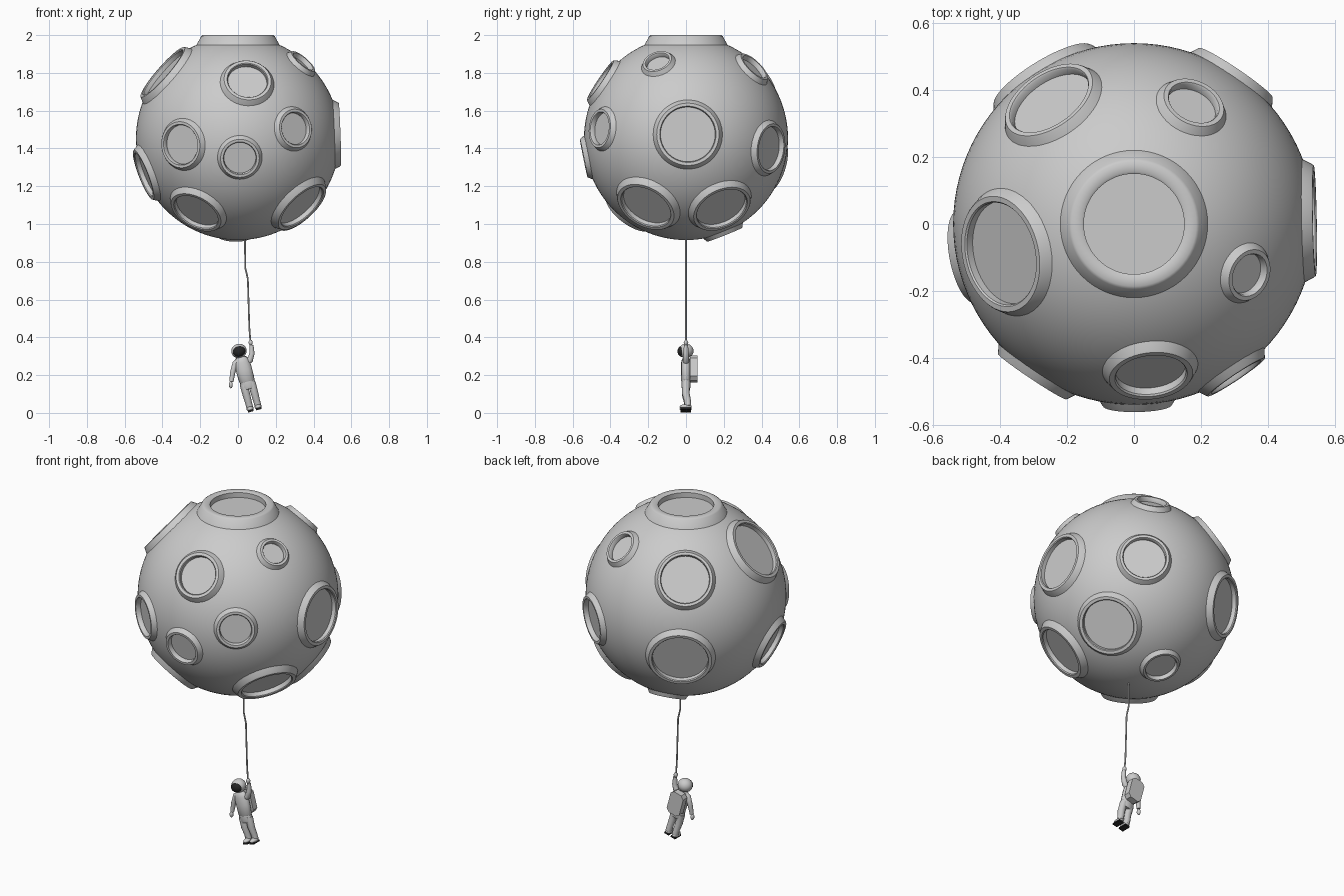
import bpy, bmesh, math
from mathutils import Vector, Matrix

if "Cube" in bpy.data.objects:
    bpy.data.objects.remove(bpy.data.objects["Cube"])

R = 0.54
CENTRE = Vector((0, 0, 1.455))
# crater direction from the sphere centre, inner radius, outer radius
CRATERS = [
    (0, 0, .54, .15, .222),
    (.05, -.445, .30, .105, .145), (.30, -.45, .05, .085, .12),
    (.01, -.53, -.105, .085, .12), (-.30, -.45, -.035, .105, .14),
    (-.22, -.30, -.39, .125, .165), (.335, -.21, -.36, .14, .185),
    (.34, -.15, .40, .063, .095), (.54, .01, .02, .145, .185),
    (.175, .355, .37, .077, .112), (.34, .19, -.375, .14, .18),
    (.30, .445, -.055, .115, .15), (-.40, -.09, .35, .155, .195),
    (-.25, .365, .30, .13, .165), (-.27, .44, -.14, .15, .19),
    (-.495, -.097, -.193, .12, .16), (-.02, .20, -.50, .085, .115)]


def link(name, bm):
    me = bpy.data.meshes.new(name)
    bmesh.ops.recalc_face_normals(bm, faces=bm.faces)
    bm.to_mesh(me)
    bm.free()
    ob = bpy.data.objects.new(name, me)
    bpy.context.collection.objects.link(ob)
    return ob


def activate(ob):
    bpy.ops.object.select_all(action='DESELECT')
    ob.select_set(True)
    bpy.context.view_layer.objects.active = ob


def smooth(ob, deg=35):
    activate(ob)
    bpy.ops.object.shade_smooth_by_angle(angle=math.radians(deg))


def black(ob):
    m = bpy.data.materials.get("black") or bpy.data.materials.new("black")
    m.diffuse_color = (.02, .02, .02, 1)
    m.use_nodes = True
    m.node_tree.nodes["Principled BSDF"].inputs["Base Color"].default_value = m.diffuse_color
    ob.data.materials.append(m)


def lathe(bm, profile, mat, n=64):
    """Spin an (r, h) profile around the local z axis; close both ends."""
    rings = []
    for r, h in profile:
        rings.append([bm.verts.new(mat @ Vector((r * math.cos(2 * math.pi * i / n),
                      r * math.sin(2 * math.pi * i / n), h))) for i in range(n)])
    for a, b in zip(rings, rings[1:]):
        for i in range(n):
            bm.faces.new((a[i], a[(i + 1) % n], b[(i + 1) % n], b[i]))
    bm.faces.new(rings[0])
    bm.faces.new(rings[-1])


# moon ball, cut where the craters sit
bm = bmesh.new()
bmesh.ops.create_uvsphere(bm, u_segments=96, v_segments=48, radius=R,
                          matrix=Matrix.Translation(CENTRE))
moon = link("moon", bm)
cut, rims = bmesh.new(), bmesh.new()
for x, y, z, a, b in CRATERS:
    d = Vector((x, y, z))
    mat = Matrix.Translation(CENTRE) @ d.to_track_quat('Z', 'Y').to_matrix().to_4x4()
    w = b - a
    level = math.sqrt(R * R - a * a)
    base = math.sqrt(R * R - b * b)
    top = level + .012 + .2 * w
    if z == .54:
        top = .545
    floor = level - .008
    m = a + .4 * w
    lathe(cut, [(m, floor - .012), (m, R + .1)], mat)
    lathe(rims, [(b - .012, floor - .035), (b, base - .003), (a + .62 * w, top - .006),
                 (a + .5 * w, top), (a + .1 * w, top), (a, top - .005), (a, floor)], mat)
cutter = link("crater_cutter", cut)
cutter.hide_render = True
mod = moon.modifiers.new("craters", 'BOOLEAN')
mod.object = cutter
mod.operation = 'DIFFERENCE'
mod.solver = 'EXACT'
activate(moon)
bpy.ops.object.modifier_apply(modifier=mod.name)
bpy.data.objects.remove(cutter)
smooth(moon)
smooth(link("crater_rims", rims))

# astronaut frame: leaning to the left, feet at the origin
BODY = Matrix.Translation((.09, 0, .011)) @ Matrix.Rotation(math.radians(-15), 4, 'Y')


def tube(name, pts, mat=Matrix(), depth=1):
    """Round tube through (x, y, z, radius) points, as a mesh."""
    cu = bpy.data.curves.new(name, 'CURVE')
    cu.dimensions = '3D'
    cu.bevel_depth = 1
    cu.bevel_resolution = 4
    cu.use_fill_caps = True
    sp = cu.splines.new('POLY')
    sp.points.add(len(pts) - 1)
    for p, (x, y, z, r) in zip(sp.points, pts):
        p.co = (x, y, z, 1)
        p.radius = r
    ob = bpy.data.objects.new(name, cu)
    bpy.context.collection.objects.link(ob)
    activate(ob)
    bpy.ops.object.convert(target='MESH')
    ob = bpy.context.object
    ob.data.transform(mat @ Matrix.Diagonal((1, depth, 1, 1)))
    smooth(ob, 50)
    return ob


def ball(name, loc, size, mat=BODY):
    bm = bmesh.new()
    bmesh.ops.create_uvsphere(bm, u_segments=24, v_segments=16, radius=1,
        matrix=mat @ Matrix.Translation(loc) @ Matrix.Diagonal((*size, 1)))
    ob = link(name, bm)
    smooth(ob, 60)
    return ob


def box(name, loc, size, bevel):
    bm = bmesh.new()
    bmesh.ops.create_cube(bm, size=1, matrix=Matrix.Translation(loc) @ Matrix.Diagonal((*size, 1)))
    if bevel:
        edges = [e for e in bm.edges if abs(e.verts[0].co.y - e.verts[1].co.y) > .01]
        bmesh.ops.bevel(bm, geom=edges, offset=bevel, segments=1, affect='EDGES')
    bm.transform(BODY)
    return link(name, bm)


# helmet and visor
ball("helmet", (0, 0, .328), (.041, .04, .038))
black(ball("visor", (0, -.021, .326), (.034, .024, .029)))
# torso, hips and backpack
tube("torso", [(0, 0, .158, .036), (0, 0, .163, .041), (0, 0, .22, .043), (0, 0, .265, .042),
               (0, 0, .283, .034), (0, 0, .295, .02)], BODY, .62)
tube("hips", [(0, 0, .12, .036), (0, 0, .135, .042), (0, 0, .16, .04)], BODY, .6)
box("backpack", (0, .041, .228), (.085, .038, .135), .018)
# legs, boots and soles
for s, side in ((-1, "left"), (1, "right")):
    x = .022 * s
    tube(side + "_leg", [(x, 0, .15, .021), (x, -.001, .09, .02), (x, .008, .05, .018),
                         (x, .010, .02, .018)], BODY)
    ball(side + "_boot", (x, -.002, .016), (.019, .032, .013))
    black(box(side + "_sole", (x, -.002, .005), (.03, .056, .009), 0))
# arms and hands, in world space
tube("raised_arm", [(.045, 0, .262, .014), (.064, 0, .28, .016), (.074, 0, .315, .014),
                    (.071, 0, .36, .011)])
ball("raised_hand", (.067, 0, .372), (.011, .012, .015), Matrix())
tube("lowered_arm", [(.0, 0, .275, .014), (-.014, 0, .262, .016), (-.028, 0, .215, .014),
                     (-.035, -.004, .165, .011)])
ball("lowered_hand", (-.038, -.006, .148), (.01, .012, .018), Matrix())
# rope from hand to moon
tube("rope", [(.067, 0, .36, .0045), (.06, 0, .45, .0045), (.056, 0, .58, .0045),
              (.052, 0, .71, .0045), (.038, 0, .77, .0045), (.037, 0, .93, .0045)])
